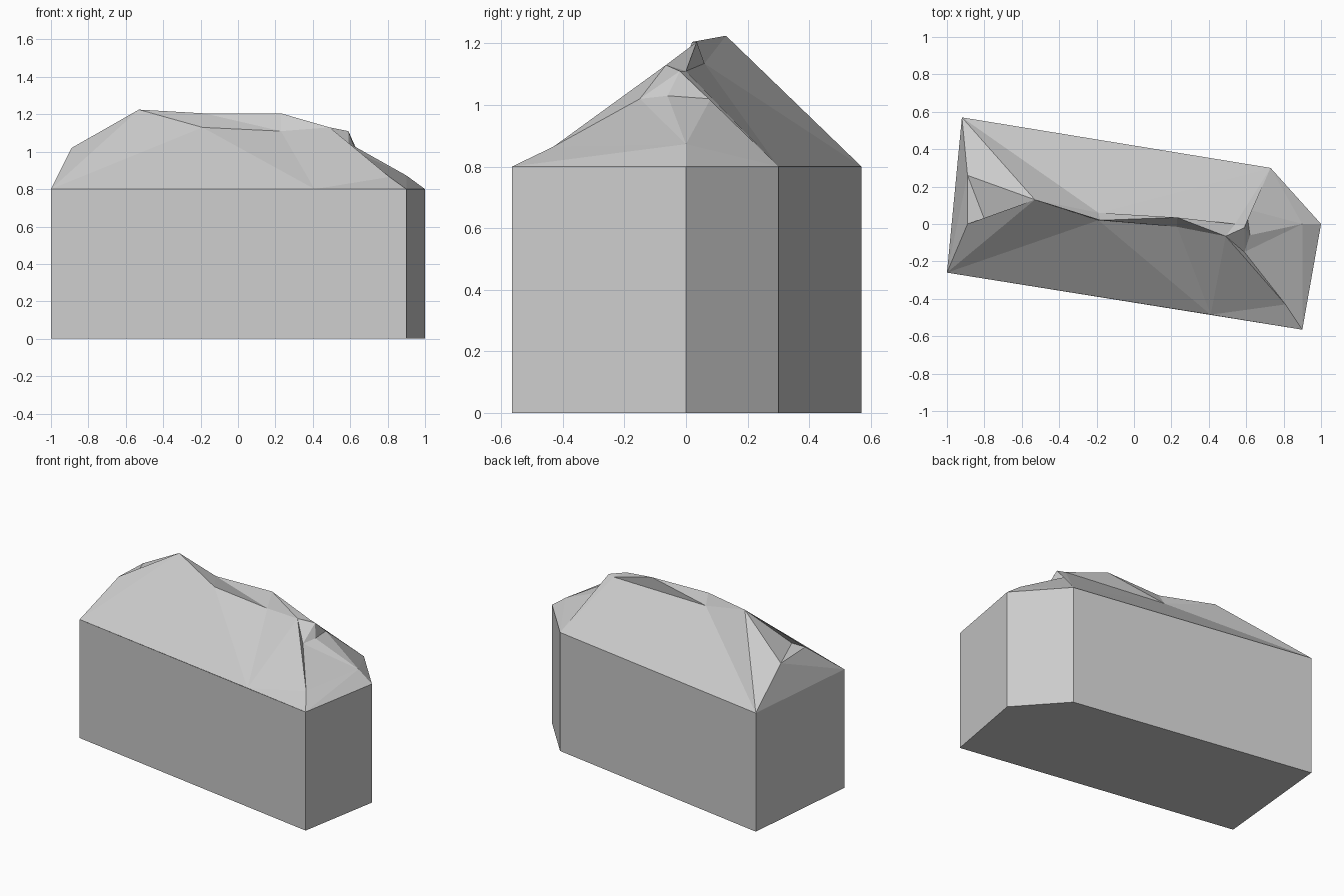
import bpy

if "Cube" in bpy.data.objects:
    bpy.data.objects.remove(bpy.data.objects["Cube"])

WALL = 0.8
# five-cornered footprint: front-left, front-right, right, back-right, back-left
plan = [(-1, -.26), (.9, -.565), (1, 0), (.73, .3), (-.92, .57)]


def make(name, verts, faces):
    me = bpy.data.meshes.new(name)
    me.from_pydata(verts, [], faces)
    me.update()
    ob = bpy.data.objects.new(name, me)
    bpy.context.collection.objects.link(ob)
    return ob


# walls: footprint extruded upward, floor closed and top open for the roof
n = len(plan)
base = [(x, y, 0) for x, y in plan] + [(x, y, WALL) for x, y in plan]
sides = [(i, (i + 1) % n, (i + 1) % n + n, i + n) for i in range(n)]
make("walls", base, [tuple(reversed(range(n)))] + sides)

# roof: named corner points joined by facets
pts = {key: (x, y, WALL) for key, (x, y) in zip("ABCDE", plan)}
pts.update({
    "P": (-.53, .13, 1.225),                            # highest peak
    "L": (-.89, .26, 1.01), "l": (-.89, 0, 1.02), "m": (-.79, 0, 1.02),
    "r": (-.19, .02, 1.13), "R": (-.18, .02, 1.205), "q": (-.19, .06, 1.135),
    "S": (.23, .035, 1.205), "s": (.23, -.015, 1.11),
    "t": (.49, -.065, 1.13), "T": (.54, 0, 1.11),       # ridge, right part
    "F": (.81, -.43, .865), "f": (.41, -.485, WALL),
    "H": (.59, -.02, 1.11), "K": (.62, -.06, 1.03),
    "J": (.59, -.15, 1.02), "N": (.6, .08, 1.02), "M": (.9, 0, .873),
})
facets = [
    "APr", "Arf", "frs", "fst", "ftF", "fFB",           # front slope
    "rPR", "PqR", "PEq", "PLE",                         # peak
    "rRs", "RSs", "SstS"[:3], "SRq", "SqT", "STt",      # raised ridge
    "EDq", "qDT", "TDH", "TtH",                         # back slope
    "ELA", "LlA", "AlP", "lmP", "Lml", "LPm",           # left hip
    "HDN", "HNK", "HKJ", "tHJ", "tJF",                  # recessed gable
    "NDM", "NMK", "KMJ", "JMF", "FMB", "MCB", "MDC",    # right hip
]
facets = ["Sts" if f == "Sst" else f for f in facets]
index = {k: i for i, k in enumerate(pts)}
make("roof", list(pts.values()), [[index[c] for c in f] for f in facets])

# make the roof facets face outward
roof = bpy.data.objects["roof"].data
for poly in roof.polygons:
    if poly.normal.z < 0:
        poly.flip()
roof.update()
